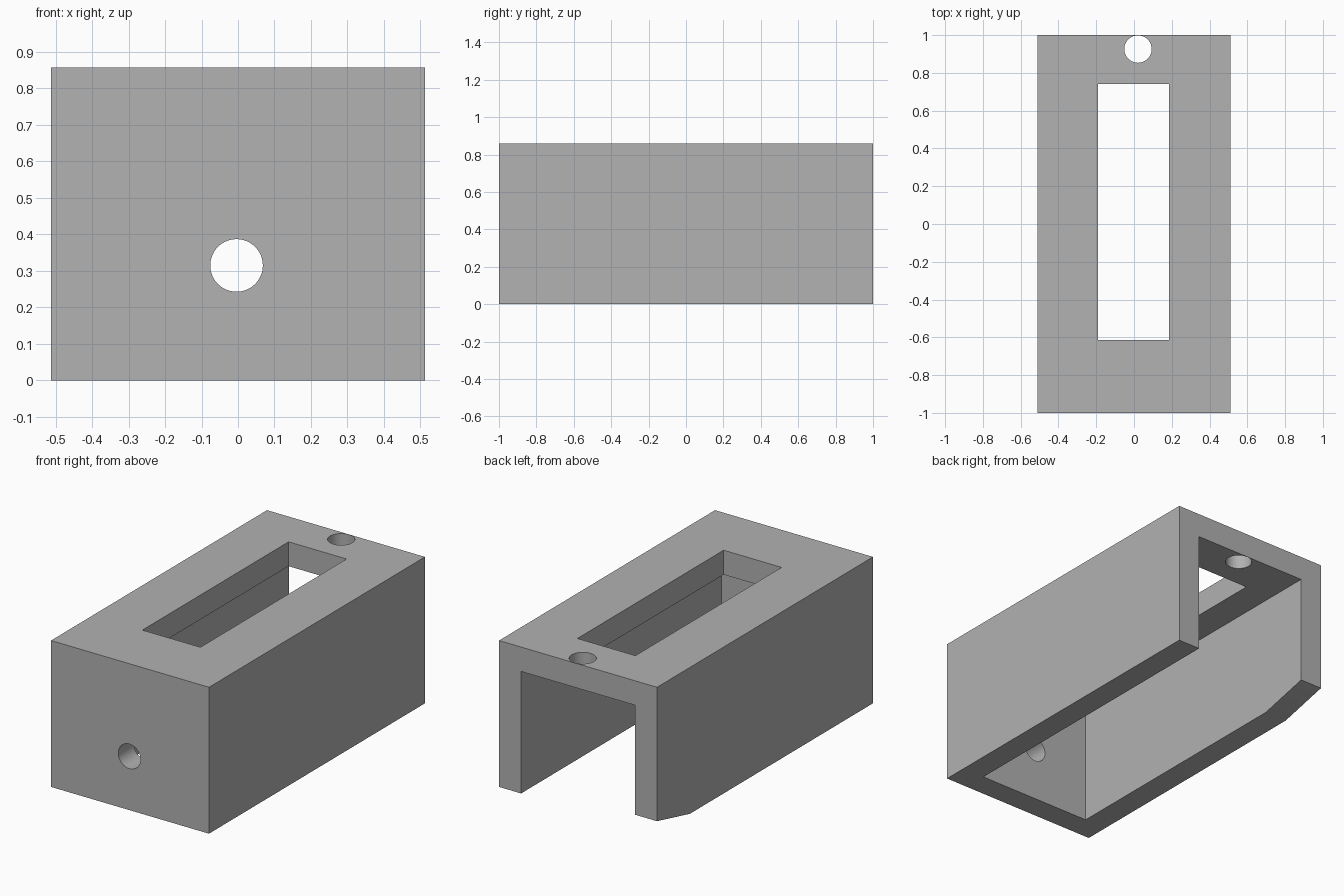
import bpy
import bmesh
from math import radians
from mathutils import Matrix, Vector

cube = bpy.data.objects.get("Cube")
if cube:
    bpy.data.objects.remove(cube, do_unlink=True)

HALF_W, HALF_L, HEIGHT, WALL = 0.512, 1.0, 0.858, 0.143
OVER = 0.1  # how far cutters run past the surface

grey = bpy.data.materials.new("plain grey")
grey.use_nodes = True
colour = (0.445, 0.445, 0.445, 1)
grey.diffuse_color = colour
grey.node_tree.nodes["Principled BSDF"].inputs["Base Color"].default_value = colour


def finish(name, bm):
    bmesh.ops.recalc_face_normals(bm, faces=bm.faces)
    mesh = bpy.data.meshes.new(name)
    bm.to_mesh(mesh)
    bm.free()
    mesh.materials.append(grey)
    obj = bpy.data.objects.new(name, mesh)
    bpy.context.collection.objects.link(obj)
    return obj


def box(name, low, high):
    low, high = Vector(low), Vector(high)
    bm = bmesh.new()
    bmesh.ops.create_cube(bm, size=1)
    bmesh.ops.scale(bm, vec=high - low, verts=bm.verts)
    bmesh.ops.translate(bm, vec=(low + high) / 2, verts=bm.verts)
    return finish(name, bm)


def bore(name, centre, radius, depth, axis):
    bm = bmesh.new()
    turn = Matrix.Rotation(radians(90), 4, "X") if axis == "Y" else Matrix()
    bmesh.ops.create_cone(bm, cap_ends=True, segments=64, radius1=radius, radius2=radius,
                          depth=depth, matrix=Matrix.Translation(centre) @ turn)
    return finish(name, bm)


def side_prism(name, profile, x0, x1):
    """Extrude a (y, z) outline along x."""
    bm = bmesh.new()
    face = bm.faces.new([bm.verts.new((x0, y, z)) for y, z in profile])
    out = bmesh.ops.extrude_face_region(bm, geom=[face])
    moved = [v for v in out["geom"] if isinstance(v, bmesh.types.BMVert)]
    bmesh.ops.translate(bm, vec=(x1 - x0, 0, 0), verts=moved)
    return finish(name, bm)


# Solid block
housing = box("channel_housing", (-HALF_W, -HALF_L, 0), (HALF_W, HALF_L, HEIGHT))

# Sloped relief under the rear end of one side wall
rise, run = 0.073, 0.305
slope = rise / run
relief = [(HALF_L - run, 0), (HALF_L - run - OVER, -slope * OVER),
          (HALF_L + OVER, -slope * OVER), (HALF_L + OVER, rise + slope * OVER)]

cutters = [
    # Channel open at the bottom and back
    box("channel_cutter", (-HALF_W + WALL, -HALF_L + WALL, -OVER),
        (HALF_W - WALL, HALF_L + OVER, HEIGHT - WALL)),
    # Long window through the roof
    box("window_cutter", (-0.19, -0.614, HEIGHT - WALL - OVER), (0.186, 0.74, HEIGHT + OVER)),
    # Round holes in the roof and front wall
    bore("roof_hole_cutter", (0.021, 0.926, HEIGHT), 0.0725, 0.6, "Z"),
    bore("front_hole_cutter", (-0.004, -HALF_L, 0.315), 0.072, 0.6, "Y"),
    side_prism("relief_cutter", relief, -HALF_W - OVER, -HALF_W + WALL + OVER),
]

bpy.ops.object.select_all(action="DESELECT")
housing.select_set(True)
bpy.context.view_layer.objects.active = housing
for cutter in cutters:
    cutter.hide_render = True
    cut = housing.modifiers.new(cutter.name, "BOOLEAN")
    cut.operation = "DIFFERENCE"
    cut.solver = "EXACT"
    cut.object = cutter
    bpy.ops.object.modifier_apply(modifier=cut.name)
    bpy.data.objects.remove(cutter, do_unlink=True)

# Smooth bores, crisp edges
bpy.ops.object.shade_smooth_by_angle(angle=radians(30))
